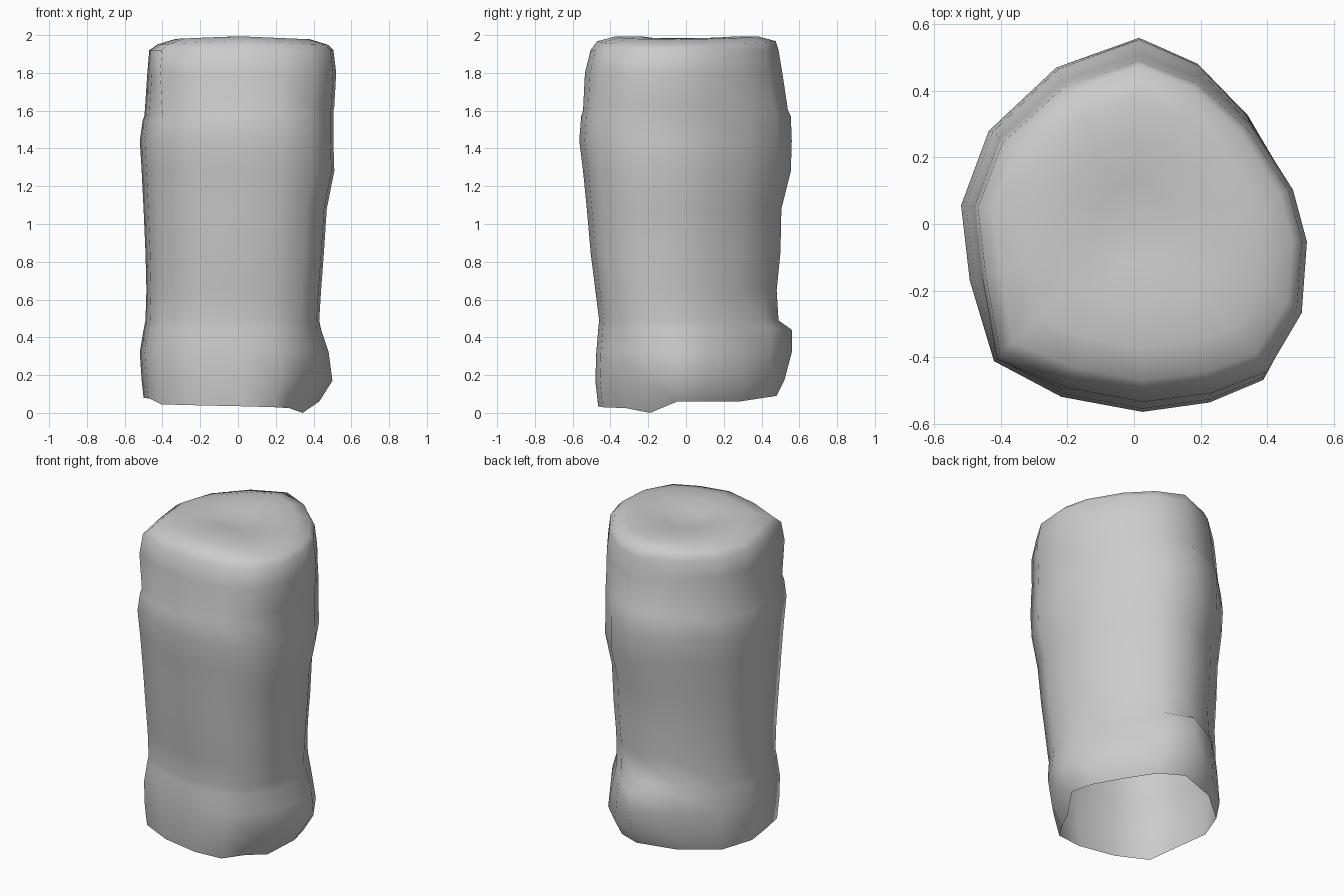
import bpy, bmesh

# Rounded-triangle cross-section (apex at the back), normalised to -1..1
OUTLINE = [(0.03, 1), (.38, .86), (.67, .59), (.92, .2), (1, -.1), (.97, -.5),
           (.77, -.83), (.45, -.95), (.05, -1), (-.42, -.92), (-.81, -.73),
           (-.95, -.3), (-1, .1), (-.84, .5), (-.45, .84)]

# Uneven height of the open bottom rim
RIM_Z = [.09, .08, .06, .06, .06, 0, .025, .03, .035, .04, .045, .08, .08, .07, .08]

# Rings: z, left x, right x, front y, back y
RINGS = [
    (0.04, .50, .43, .465, .48),
    (0.17, .51, .50, .48, .52),
    (0.32, .52, .48, .475, .56),
    (0.44, .50, .44, .465, .56),
    (0.49, .49, .43, .46, .49),
    (0.65, .485, .44, .48, .48),
    (0.85, .49, .455, .505, .50),
    (1.08, .50, .47, .525, .505),
    (1.28, .51, .51, .545, .555),
    (1.44, .52, .505, .565, .56),
    (1.57, .505, .505, .555, .555),
    (1.60, .495, .51, .545, .54),
    (1.80, .48, .52, .535, .51),
    (1.92, .47, .505, .505, .49),
    (1.955, .425, .475, .47, .475),
    (1.98, .33, .38, .37, .38),
    (1.98, .23, .27, .24, .26),
    (1.965, .11, .13, .12, .13),
]


def ring_points(i, ring):
    z, left, right, front, back = ring
    pts = []
    for k, (u, v) in enumerate(OUTLINE):
        x = u * (right if u > 0 else left)
        y = v * (back if v > 0 else front)
        h = RIM_Z[k] if i == 0 else z
        # dent at the lower front right corner
        if i < 4 and k in (5, 6):
            s = (.82, .87, .93, .97)[i]
            x, y = x * s, y * s
        # the foot swells only at the middle of the back
        if i in (2, 3) and k in (1, 2, 14, 13):
            x, y = x * .95, y * .93
        # fuller front left corner near the top
        if i > 11 and k == 10:
            x, y = x * 1.06, y * 1.04
        # tilted crease below the cap
        if i in (10, 11):
            h += .05 * x
        # the cap slopes slightly down to the edges
        if i > 13:
            h += .014 * (1 - abs(x) * 3)
        pts.append((x, y, h))
    return pts


# Lumpy pillar skin with a dished top and an open underside
bm = bmesh.new()
loops = [[bm.verts.new(p) for p in ring_points(i, r)] for i, r in enumerate(RINGS)]
n = len(OUTLINE)
for a, b in zip(loops, loops[1:]):
    for k in range(n):
        j = (k + 1) % n
        bm.faces.new((a[k], a[j], b[j], b[k]))
centre = bm.verts.new((0, 0, 1.96))
for k in range(n):
    bm.faces.new((loops[-1][k], loops[-1][(k + 1) % n], centre))
bmesh.ops.recalc_face_normals(bm, faces=bm.faces)
for f in bm.faces:
    f.smooth = True
mesh = bpy.data.meshes.new("pillar")
bm.to_mesh(mesh)
bm.free()
# keep the open shell facing outwards
if mesh.polygons[-1].normal.z < 0:
    mesh.flip_normals()
pillar = bpy.data.objects.new("pillar", mesh)
bpy.context.collection.objects.link(pillar)
